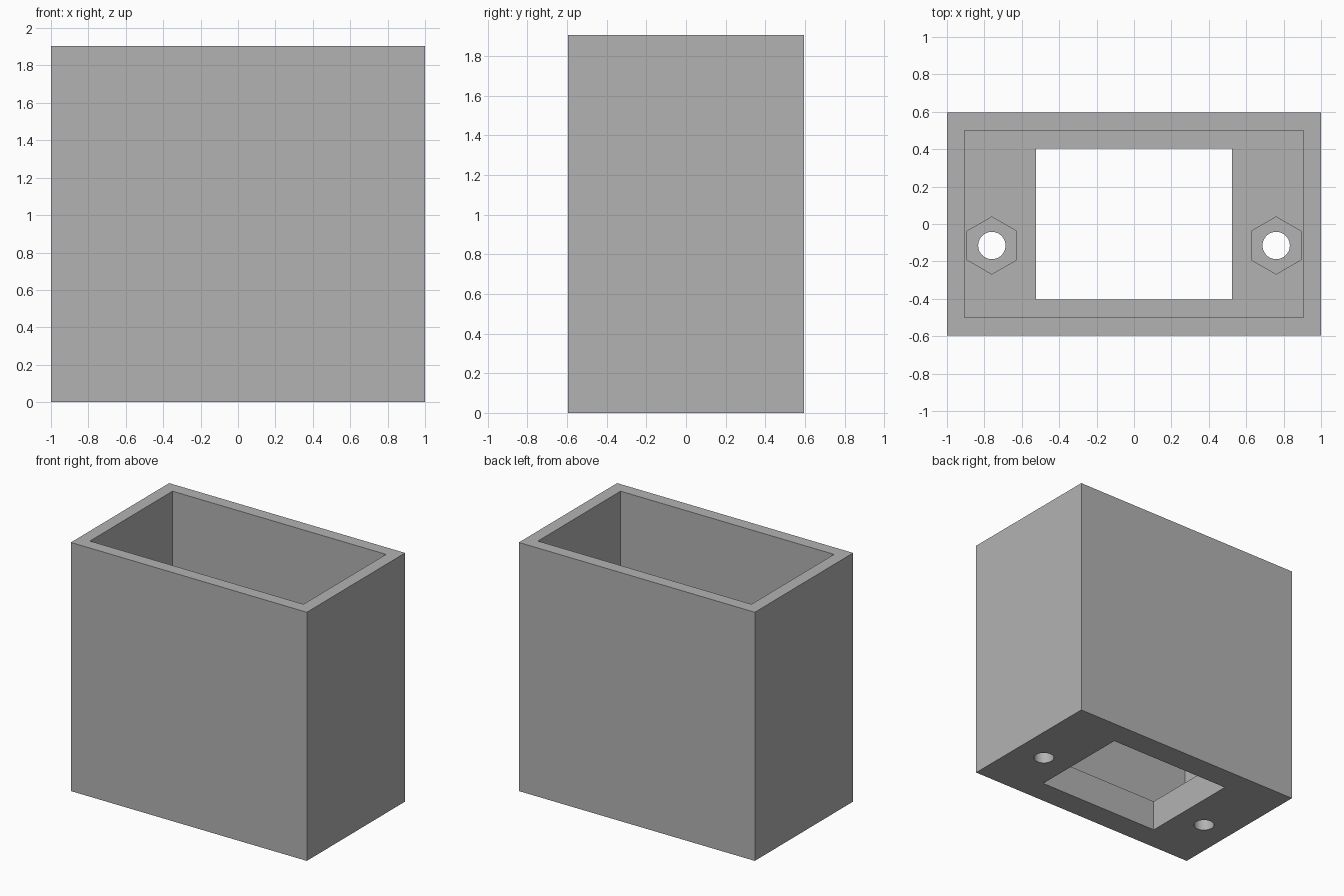
import bpy
import bmesh
from math import sin, cos, tau

WIDTH, DEPTH, HEIGHT = 2.0, 1.19, 1.905
WALL, FLOOR = 0.095, 0.238
NUT_DEPTH = 0.12

cube = bpy.data.objects.get("Cube")
if cube:
    bpy.data.objects.remove(cube, do_unlink=True)

grey = bpy.data.materials.new("plain grey")
grey.use_nodes = True
grey.diffuse_color = (0.45, 0.45, 0.45, 1)
grey.node_tree.nodes["Principled BSDF"].inputs["Base Color"].default_value = grey.diffuse_color


def prism(name, outline, z0, z1):
    """Extrude a counter-clockwise outline from z0 to z1."""
    bm = bmesh.new()
    base = bm.faces.new([bm.verts.new((x, y, z0)) for x, y in outline])
    top = bmesh.ops.extrude_face_region(bm, geom=[base])["geom"]
    verts = [v for v in top if isinstance(v, bmesh.types.BMVert)]
    bmesh.ops.translate(bm, verts=verts, vec=(0, 0, z1 - z0))
    bmesh.ops.recalc_face_normals(bm, faces=bm.faces)
    mesh = bpy.data.meshes.new(name)
    bm.to_mesh(mesh)
    bm.free()
    mesh.materials.append(grey)
    obj = bpy.data.objects.new(name, mesh)
    bpy.context.collection.objects.link(obj)
    return obj


def rectangle(w, d):
    return [(-w / 2, -d / 2), (w / 2, -d / 2), (w / 2, d / 2), (-w / 2, d / 2)]


def polygon(cx, cy, radius, sides):
    # First corner points along +y
    return [(cx - radius * sin(tau * i / sides), cy + radius * cos(tau * i / sides))
            for i in range(sides)]


# Outer block
housing = prism("housing", rectangle(WIDTH, DEPTH), 0, HEIGHT)

# Open cavity and the rectangular window through the floor
cutters = [
    prism("cavity_cutter", rectangle(WIDTH - 2 * WALL, DEPTH - 2 * WALL), FLOOR, HEIGHT + 0.2),
    prism("floor_window_cutter", rectangle(1.05, 0.805), -0.2, FLOOR + 0.2),
]

# Screw holes with hexagonal nut pockets in the floor
for side, x in (("left", 0.76), ("right", -0.76)):
    cutters.append(prism(side + "_nut_cutter", polygon(x, -0.115, 0.153, 6),
                         FLOOR - NUT_DEPTH, FLOOR + 0.2))
    cutters.append(prism(side + "_screw_cutter", polygon(x, -0.115, 0.073, 48),
                         -0.2, FLOOR + 0.1))

bpy.ops.object.select_all(action="DESELECT")
bpy.context.view_layer.objects.active = housing
housing.select_set(True)
for cutter in cutters:
    cutter.hide_render = True
    cut = housing.modifiers.new(cutter.name, "BOOLEAN")
    cut.operation = "DIFFERENCE"
    cut.solver = "EXACT"
    cut.object = cutter
    bpy.ops.object.modifier_apply(modifier=cut.name)
    bpy.data.objects.remove(cutter, do_unlink=True)

# Round screw holes shade smooth, all corners stay sharp
bpy.ops.object.shade_smooth_by_angle(angle=0.5)
